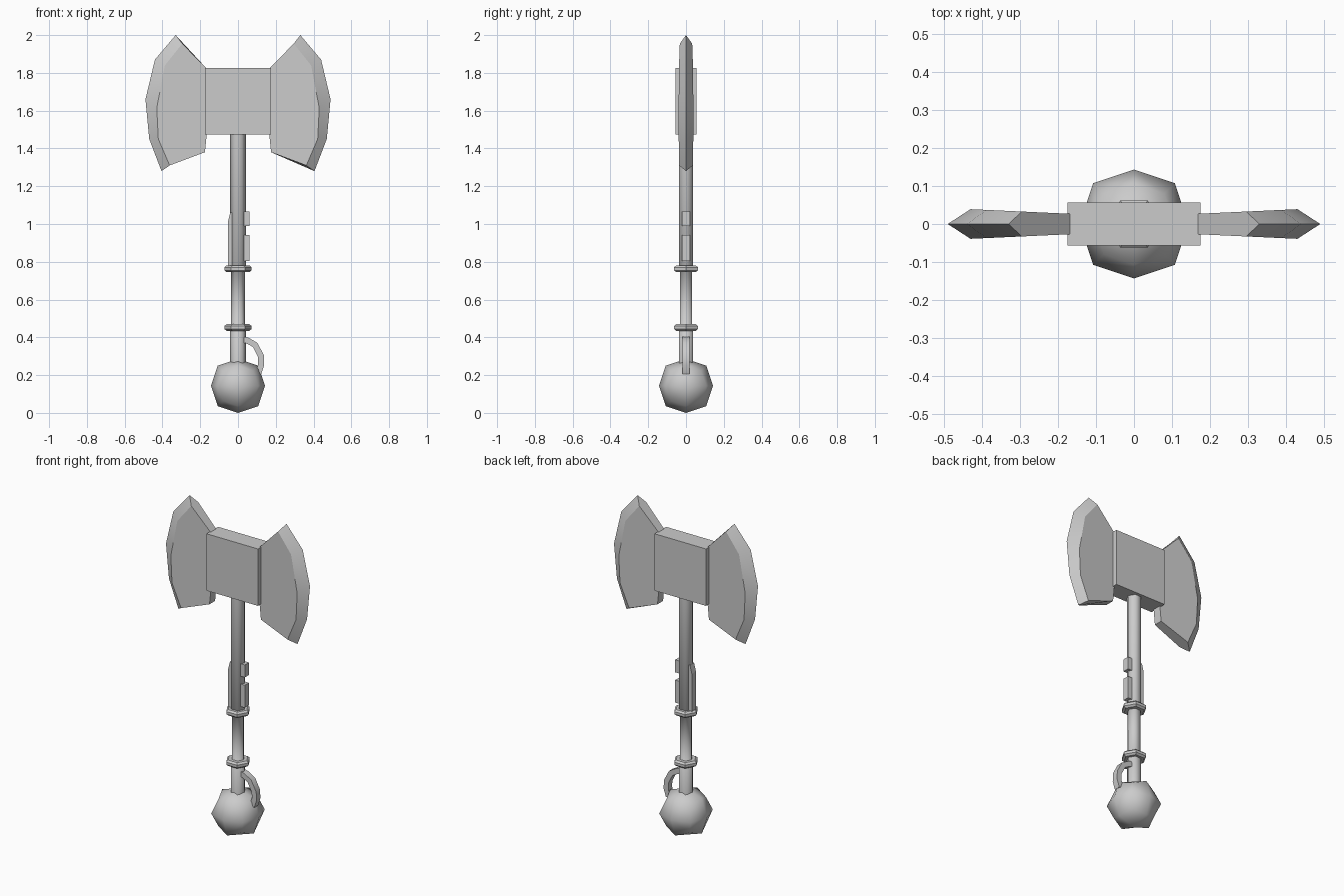
import bpy, bmesh, math
from mathutils import Vector

if "Cube" in bpy.data.objects:
    bpy.data.objects.remove(bpy.data.objects["Cube"])


def finish(name, bm, angle=None):
    bmesh.ops.recalc_face_normals(bm, faces=bm.faces)
    me = bpy.data.meshes.new(name)
    bm.to_mesh(me)
    bm.free()
    ob = bpy.data.objects.new(name, me)
    bpy.context.collection.objects.link(ob)
    if angle:
        bpy.ops.object.select_all(action='DESELECT')
        ob.select_set(True)
        bpy.context.view_layer.objects.active = ob
        bpy.ops.object.shade_smooth_by_angle(angle=math.radians(angle))
    return ob


def loft(name, rings, angle=None):
    """Skin closed rings of equal length and cap both ends."""
    bm = bmesh.new()
    vs = [[bm.verts.new(p) for p in ring] for ring in rings]
    n = len(vs[0])
    for a, b in zip(vs, vs[1:]):
        for i in range(n):
            j = (i + 1) % n
            bm.faces.new((a[i], a[j], b[j], b[i]))
    bm.faces.new(vs[0])
    bm.faces.new(vs[-1])
    return finish(name, bm, angle)


def hexagon(r, z):
    return [(r * math.cos(i * math.pi / 3), r * math.sin(i * math.pi / 3), z) for i in range(6)]


def lathe_hex(name, profile, angle=None):
    return loft(name, [hexagon(r, z) for r, z in profile], angle)


def slab(name, outline, half):
    """Extrude an x-z outline through y."""
    return loft(name, [[(x, y, z) for x, z in outline] for y in (-half, half)])


def box(name, x0, x1, half, z0, z1):
    return slab(name, [(x0, z0), (x1, z0), (x1, z1), (x0, z1)], half)


# Pommel: rounded cube
pommel = box("pommel", -0.143, 0.143, 0.143, 0.0, 0.286)
sub = pommel.modifiers.new("round", 'SUBSURF')
sub.levels = sub.render_levels = 1
sub.use_limit_surface = False
pommel.data.polygons.foreach_set("use_smooth", [True] * len(pommel.data.polygons))

# Shaft with a thinner grip, and two collars
lathe_hex("shaft", [(0.043, 0.2), (0.043, 0.45), (0.038, 0.455), (0.038, 0.755),
                    (0.043, 0.76), (0.043, 1.5)], 65)
for name, z in (("lower_collar", 0.434), ("upper_collar", 0.745)):
    lathe_hex(name, [(0.06, z), (0.072, z + 0.01), (0.072, z + 0.026), (0.06, z + 0.036)])

# Side strip and the two raised studs
slab("side_strip", [(-0.03, 0.76), (-0.054, 0.76), (-0.054, 1.01), (-0.041, 1.06), (-0.03, 1.06)], 0.02)
box("upper_stud", 0.03, 0.06, 0.02, 0.99, 1.067)
box("lower_stud", 0.03, 0.06, 0.02, 0.804, 0.942)

# Curved loop from shaft to pommel
path = [Vector(p) for p in ((0.03, 0.388), (0.05, 0.383), (0.091, 0.36), (0.122, 0.3),
                            (0.123, 0.255), (0.108, 0.21))]
rings = []
for i, p in enumerate(path):
    t = (path[min(i + 1, len(path) - 1)] - path[max(i - 1, 0)]).normalized()
    n = Vector((-t.y, t.x)) * 0.016
    rings.append([(q.x, y, q.y) for q, y in ((p - n, -0.019), (p + n, -0.019), (p + n, 0.019), (p - n, 0.019))])
loft("pommel_loop", rings, 40)

# Head block
box("head_block", -0.175, 0.175, 0.056, 1.475, 1.825)

# Twin blades: flat cheeks bevelled to a sharp edge
edge = [(0.33, 2.0), (0.44, 1.87), (0.49, 1.66), (0.47, 1.45), (0.405, 1.28)]
bevel = [(0.295, 1.955), (0.387, 1.84), (0.43, 1.615), (0.422, 1.45), (0.362, 1.31)]
root = [(0.175, 1.38), (0.165, 1.48), (0.168, 1.825)]
bm = bmesh.new()
tip = [bm.verts.new((x, 0, z)) for x, z in edge]
sides = []
for s in (-1, 1):
    cheek = [bm.verts.new((x, s * (0.027 + 0.012 * (x - 0.17) / 0.26), z)) for x, z in bevel + root]
    bm.faces.new(cheek)
    for i in range(4):
        bm.faces.new((cheek[i], cheek[i + 1], tip[i + 1], tip[i]))
    sides.append(cheek)
f, b = sides
bm.faces.new((f[7], f[0], tip[0], b[0], b[7]))
bm.faces.new((f[5], f[4], tip[4], b[4], b[5]))
for i in (5, 6):
    bm.faces.new((f[i], f[i + 1], b[i + 1], b[i]))
blades = finish("blades", bm, 30)
mirror = blades.modifiers.new("mirror", 'MIRROR')
mirror.use_mirror_merge = False
